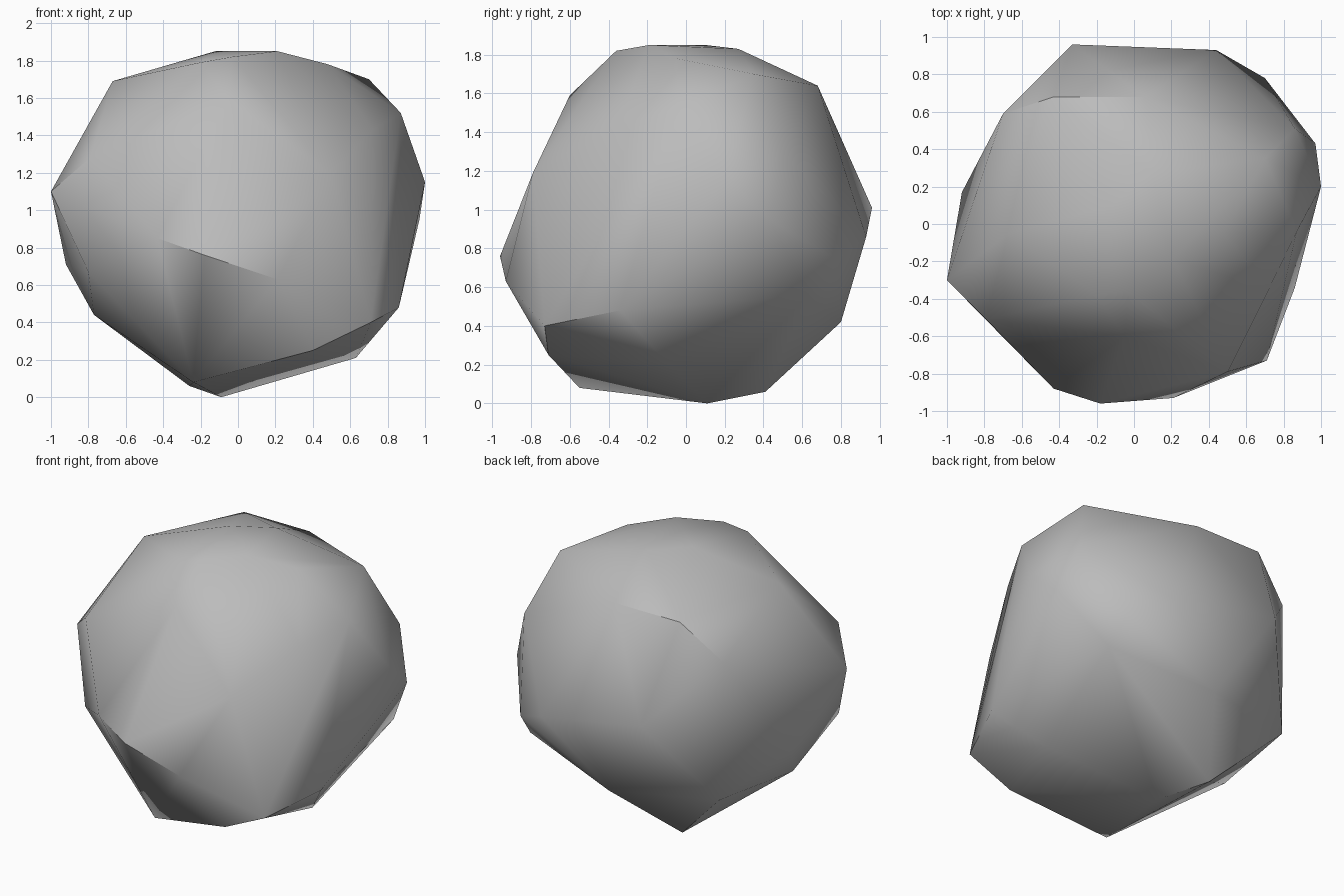
import bpy
import bmesh
import math
from mathutils import Vector

# Remove only the default cube
default_cube = bpy.data.objects.get("Cube")
if default_cube:
    bpy.data.objects.remove(default_cube, do_unlink=True)


def make_material(name, colour):
    """Plain flat material, visible in viewport and render."""
    material = bpy.data.materials.new(name)
    material.use_nodes = True
    material.diffuse_color = colour
    shader = next(n for n in material.node_tree.nodes if n.type == "BSDF_PRINCIPLED")
    shader.inputs["Base Color"].default_value = colour
    shader.inputs["Roughness"].default_value = 0.9
    return material


def make_stone(name, corners, material):
    """Chiselled boulder: the convex skin stretched over its corner points."""
    bm = bmesh.new()
    for corner in corners:
        bm.verts.new(Vector(corner))
    skin = bmesh.ops.convex_hull(bm, input=bm.verts[:])
    buried = {g for g in skin["geom_interior"] + skin["geom_unused"]
              if isinstance(g, bmesh.types.BMVert)}
    bmesh.ops.delete(bm, geom=list(buried), context="VERTS")
    bmesh.ops.recalc_face_normals(bm, faces=bm.faces[:])
    mesh = bpy.data.meshes.new(name)
    bm.to_mesh(mesh)
    bm.free()
    mesh.materials.append(material)
    stone = bpy.data.objects.new(name, mesh)
    bpy.context.collection.objects.link(stone)
    return stone


# Flattened crown
crown = [
    (-0.67, -0.05, 1.69), (-0.2, -0.38, 1.79), (-0.03, -0.36, 1.82),
    (0.21, -0.19, 1.85), (0.48, -0.05, 1.78), (0.7, 0.35, 1.7),
    (-0.12, 0.1, 1.85), (0.1, 0.27, 1.83),
    (-0.43, 0.68, 1.64), (0.06, 0.68, 1.64),
]
# Shoulders between crown and waist
shoulders = [
    (-0.05, -0.6, 1.59), (0.72, -0.35, 1.43), (0.87, -0.04, 1.52),
    (0.86, 0.51, 1.29), (-0.7, 0.59, 1.4), (-0.79, -0.51, 1.28),
    (0.5, -0.79, 1.19),
]
# Widest band
waist = [
    (-1, -0.3, 1.1), (-0.43, -0.88, 0.85), (-0.18, -0.96, 0.76),
    (0.21, -0.93, 0.63), (1, 0.2, 1.15), (0.97, 0.43, 0.95),
    (0.7, 0.78, 0.74), (0.44, 0.93, 0.86), (-0.33, 0.96, 1.01),
    (-0.92, 0.17, 0.71), (-0.8, -0.5, 0.67),
]
# Undercut and resting corners
base = [
    (0.71, -0.73, 0.4), (0.86, -0.34, 0.48), (0.73, 0.63, 0.56),
    (0.02, 0.8, 0.42), (-0.68, 0.61, 0.47), (-0.77, -0.05, 0.44),
    (0.4, -0.71, 0.25), (0.63, -0.1, 0.21), (-0.24, -0.55, 0.08),
    (-0.26, 0.41, 0.06), (-0.09, 0.11, 0),
]

stone_grey = make_material("stone grey", (0.5, 0.5, 0.5, 1))
boulder = make_stone("boulder", crown + shoulders + waist + base, stone_grey)

# Soft facets with crisp chisel edges
bpy.ops.object.select_all(action="DESELECT")
boulder.select_set(True)
bpy.context.view_layer.objects.active = boulder
bpy.ops.object.shade_smooth_by_angle(angle=math.radians(40))
